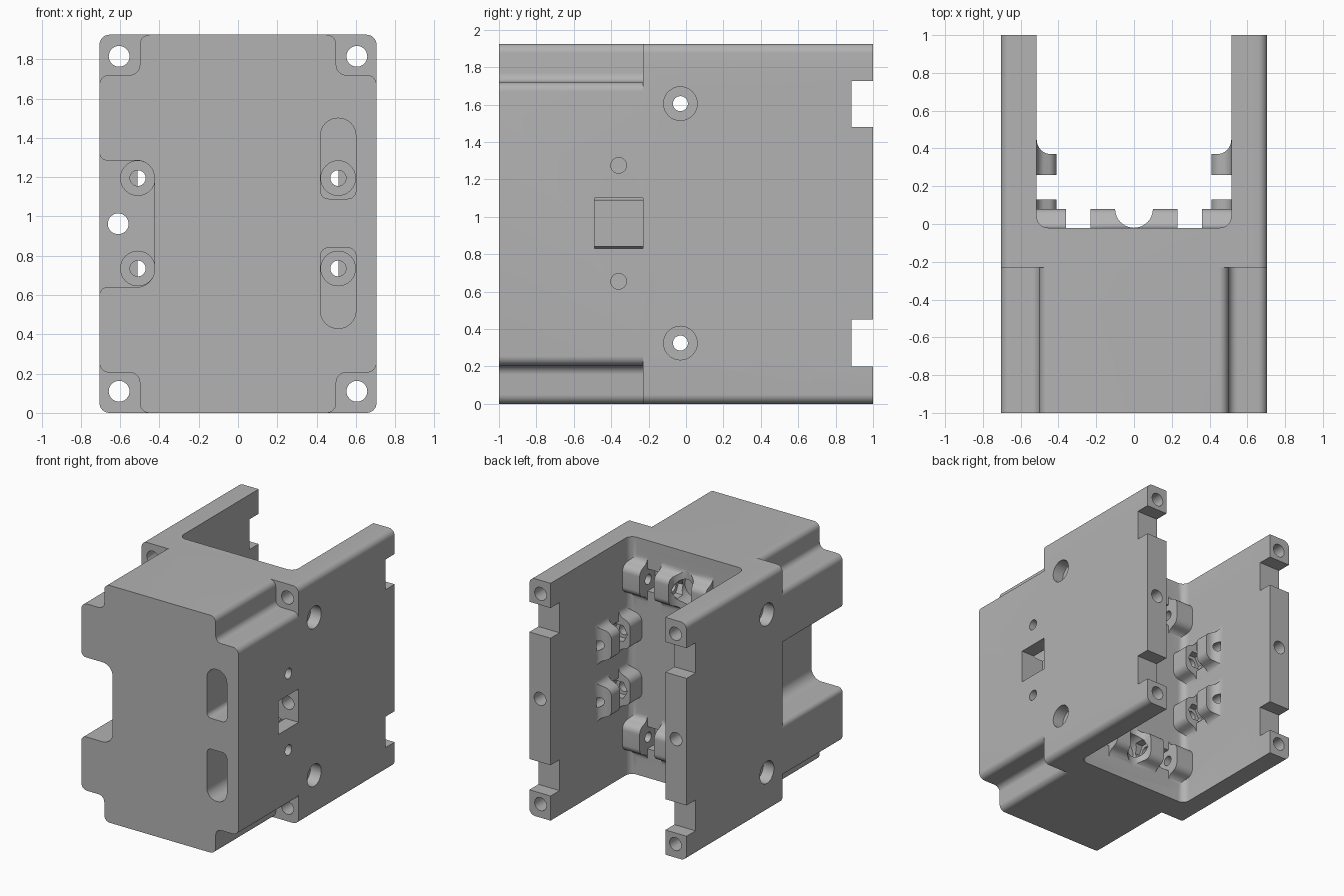
import bpy, bmesh, math
from mathutils import Vector

if "Cube" in bpy.data.objects:
    bpy.data.objects.remove(bpy.data.objects["Cube"])

W, H = 0.705, 1.925          # half width, height
MID = H / 2
STEP = -0.23                 # where the stepped front block meets the frame
IN = 0.515                   # inner face of the side walls

grey = bpy.data.materials.new("light grey")
grey.use_nodes = True
grey.diffuse_color = (0.45, 0.45, 0.45, 1)
grey.node_tree.nodes["Principled BSDF"].inputs["Base Color"].default_value = (0.45, 0.45, 0.45, 1)


def rounded(corners, steps=8):
    """Outline from (u, v, radius) corners, each replaced by an arc."""
    out = []
    for i, (u, v, r) in enumerate(corners):
        p = Vector((u, v))
        if not r:
            out.append(p)
            continue
        a = (Vector(corners[i - 1][:2]) - p).normalized()
        b = (Vector(corners[(i + 1) % len(corners)][:2]) - p).normalized()
        half = a.angle(b) / 2
        centre = p + (a + b).normalized() * (r / math.sin(half))
        start = p + a * (r / math.tan(half)) - centre
        end = p + b * (r / math.tan(half)) - centre
        total = math.pi - 2 * half
        for k in range(steps + 1):
            t = k / steps
            out.append(centre + (start * math.sin((1 - t) * total)
                                 + end * math.sin(t * total)) / math.sin(total))
    return out


def prism(name, outline, axis, lo, hi):
    """Extrude an outline along x (y,z), y (x,z) or z (x,y)."""
    place = {"x": lambda u, v, d: (d, u, v),
             "y": lambda u, v, d: (u, d, v),
             "z": lambda u, v, d: (u, v, d)}[axis]
    bm = bmesh.new()
    ends = [[bm.verts.new(place(p[0], p[1], d)) for p in outline] for d in (lo, hi)]
    bm.faces.new(ends[0])
    bm.faces.new(ends[1])
    n = len(outline)
    for i in range(n):
        j = (i + 1) % n
        bm.faces.new((ends[0][i], ends[0][j], ends[1][j], ends[1][i]))
    bmesh.ops.recalc_face_normals(bm, faces=bm.faces)
    mesh = bpy.data.meshes.new(name)
    bm.to_mesh(mesh)
    bm.free()
    mesh.materials.append(grey)
    obj = bpy.data.objects.new(name, mesh)
    bpy.context.collection.objects.link(obj)
    return obj


def rod(name, axis, u, v, r, lo, hi, sides=32):
    ring = [(u + r * math.cos(2 * math.pi * k / sides),
             v + r * math.sin(2 * math.pi * k / sides)) for k in range(sides)]
    return prism(name, ring, axis, lo, hi)


def box(name, x0, x1, y0, y1, z0, z1):
    return prism(name, [(x0, y0), (x1, y0), (x1, y1), (x0, y1)], "z", z0, z1)


def combine(target, tool, mode="DIFFERENCE"):
    tool.hide_render = True
    mod = target.modifiers.new("combine", "BOOLEAN")
    mod.operation, mod.solver, mod.object = mode, "EXACT", tool
    bpy.context.view_layer.objects.active = target
    bpy.ops.object.modifier_apply(modifier=mod.name)
    bpy.data.objects.remove(tool)


def cut(tool):
    combine(body, tool)


def hump(base, top, sink, c):
    """Cross-section of a ridge with flared feet, height along u, centred on v = c."""
    return rounded([(sink, c - 0.23, 0), (base, c - 0.23, 0), (base, c - 0.14, 0.06),
                    (top, c - 0.10, 0.06), (top, c + 0.10, 0.06), (base, c + 0.14, 0.06),
                    (base, c + 0.23, 0), (sink, c + 0.23, 0)])


# Rear frame with its open channel
R = 0.05
body = prism("mounting_body", rounded([(-W, 0, R), (W, 0, R), (W, H, R), (-W, H, R)]),
             "y", STEP, 1)
cut(prism("channel", rounded([(-IN, 1.2, 0), (-IN, -0.02, 0.06), (IN, -0.02, 0.06), (IN, 1.2, 0)]),
          "z", -0.2, H + 0.2))

# Front block: stepped corners and a recess on its right flank
n = 0.5
low, high = 0.205, H - 0.205
front = rounded([(-n, 0, R), (n, 0, R), (n, low, R), (W, low, R), (W, high, R), (n, high, R),
                 (n, H, R), (-n, H, R), (-n, high, R), (-W, high, R),
                 (-W, 1.285, 0.04), (-0.425, 1.285, 0.09),
                 (-0.425, 0.64, 0.09), (-W, 0.64, 0.04),
                 (-W, low, R), (-n, low, R)])
combine(body, prism("front_block", front, "y", -1, STEP), "UNION")

# Ridges across the channel floor around the cross bolts
bolts = (0.325, 1.605)
for c in bolts:
    ridge = prism("floor_ridge", hump(-0.02, 0.08, -0.08, c), "x", -IN - 0.03, IN + 0.03)
    combine(ridge, rod("middle_scoop", "z", 0, 0.08, 0.1, c - 0.4, c + 0.4))
    for s in (-1, 1):
        xs = sorted((s * 0.23, s * 0.36))
        combine(ridge, box("ridge_gap", *xs, -0.02, 0.2, c - 0.4, c + 0.4))
    combine(body, ridge, "UNION")

# Bosses on the channel walls around the long bolts
long_bolts = (0.735, 1.195)
for s in (-1, 1):
    for c in long_bolts:
        pts = [(s * u, v) for u, v in hump(IN, 0.41, 0.57, c)]
        boss = prism("wall_boss", pts, "y", -0.08, 0.6)
        plan = rounded([(0.3, -0.2, 0), (0.65, -0.2, 0), (0.65, 0.45, 0), (IN, 0.45, 0),
                        (IN, 0.37, 0.075), (0.3, 0.37, 0)])
        combine(boss, prism("boss_plan", [(s * u, v) for u, v in plan], "z", 0, H), "INTERSECT")
        xs = sorted((s * 0.3, s * IN))
        combine(boss, box("boss_gap", *xs, 0.13, 0.26, c - 0.3, c + 0.3))
        combine(body, boss, "UNION")

# Front slots on the left side
for z0, z1, r0, r1 in ((1.09, 1.5, 0.04, 0.088), (0.43, 0.84, 0.088, 0.04)):
    slot = rounded([(0.42, z0, r0), (0.6, z0, r0), (0.6, z1, r1), (0.42, z1, r1)])
    cut(prism("front_slot", slot, "y", -1.1, STEP))

# Cross bolt bores, counterbores and nut seats
for c in bolts:
    cut(rod("cross_bore", "x", -0.03, c, 0.04, -1, 1))
    cut(rod("middle_pocket", "y", 0, c, 0.1, -0.13, 0.2))
    cut(rod("hex_seat", "x", -0.03, c, 0.075, -0.14, 0.14, 6))
    for s in (-1, 1):
        cut(rod("counterbore", "x", -0.03, c, 0.09, *sorted((s * 0.61, s))))
        cut(box("nut_pocket", *sorted((s * 0.23, s * 0.36)), -0.12, 0.15, c - 0.09, c + 0.09))

for s in (-1, 1):
    # Long bolt bores with seats and nut pockets
    for c in long_bolts:
        cut(rod("long_bore", "y", s * 0.51, c, 0.04, -0.4, 0.42))
        cut(rod("long_counterbore", "y", s * 0.51, c, 0.088, STEP - 0.05, -0.14))
        cut(box("wall_nut_pocket", *sorted((s * 0.38, s * 0.6)), 0.13, 0.26, c - 0.09, c + 0.09))
        cut(rod("long_hex_seat", "y", s * 0.51, c, 0.075, 0.07, 0.15, 6))
    # Corner bores along the walls and notches in the wall ends
    for c in (0.11, H - 0.11):
        cut(rod("corner_bore", "y", s * 0.605, c, 0.053, -0.5, 1.2))
    for z0, z1 in ((0.2, 0.45), (1.48, 1.725)):
        cut(box("end_notch", *sorted((s * 0.4, s * 0.9)), 0.885, 1.2, z0, z1))
    cut(rod("middle_bore", "y", s * 0.61, MID, 0.053, -0.4, 1.2))

# Square window and small holes on the left flank
cut(box("side_window", 0.5, 0.9, -0.49, STEP, 0.83, 1.1))
for c in (0.655, 1.275):
    cut(rod("side_hole", "x", -0.36, c, 0.042, 0.5, 0.9))

# Smooth the curved surfaces, keep edges sharp
bpy.ops.object.select_all(action="DESELECT")
body.select_set(True)
bpy.context.view_layer.objects.active = body
bpy.ops.object.shade_smooth_by_angle(angle=math.radians(30))
